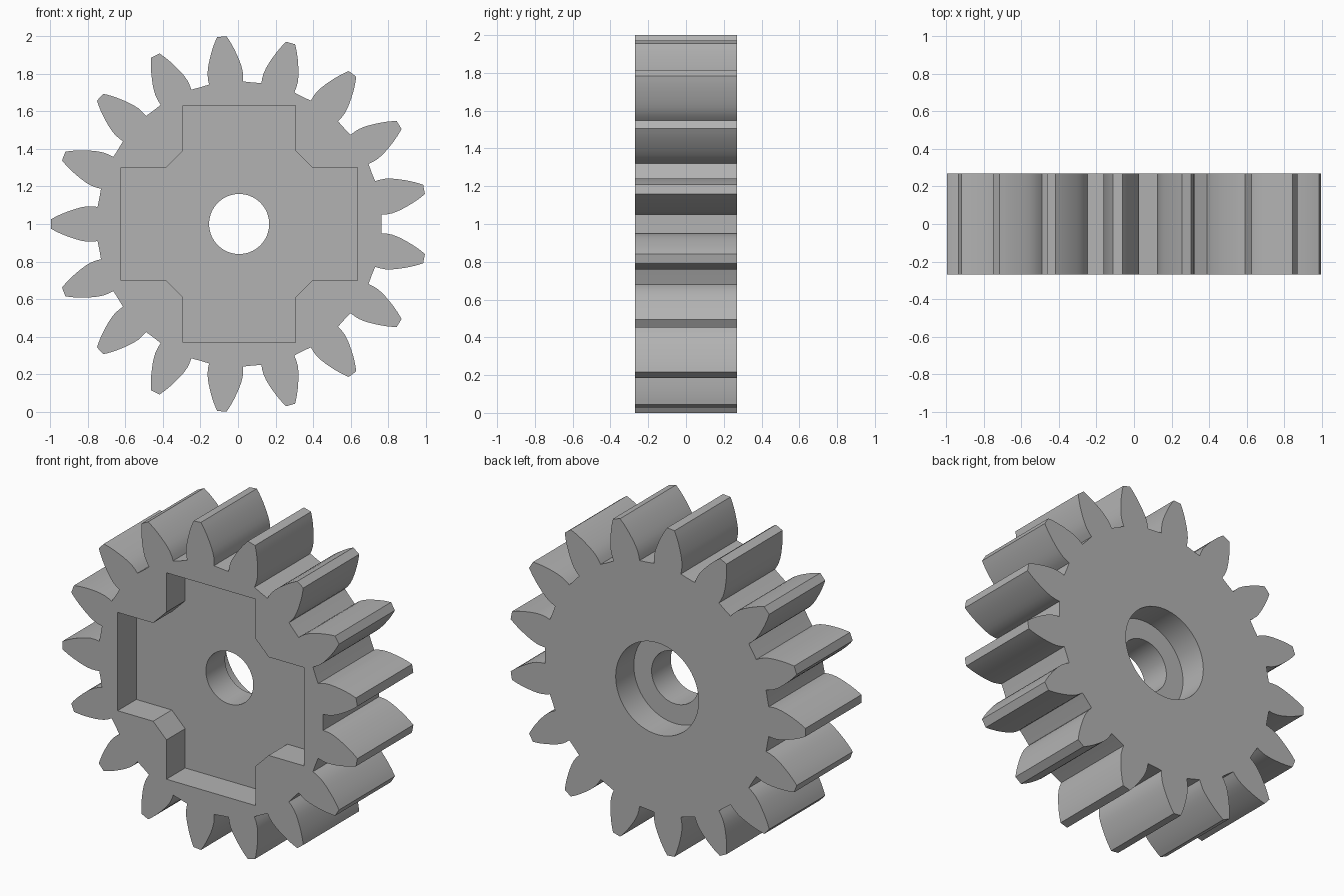
import bpy, bmesh, math

old = bpy.data.objects.get("Cube")
if old:
    bpy.data.objects.remove(old, do_unlink=True)

CX, CZ, HALF = 0.006, 1.0, 0.27
TEETH, ROOT = 17, 0.757

grey = bpy.data.materials.new("plain grey")
grey.use_nodes = True
colour = (0.45, 0.45, 0.45, 1)
grey.diffuse_color = colour
grey.node_tree.nodes["Principled BSDF"].inputs["Base Color"].default_value = colour


def prism(name, outline, y0, y1):
    """Extrude an outline drawn in the xz plane from y0 to y1."""
    bm = bmesh.new()
    face = bm.faces.new([bm.verts.new((CX + x, y0, CZ + z)) for x, z in outline])
    moved = bmesh.ops.extrude_face_region(bm, geom=[face])["geom"]
    verts = [v for v in moved if isinstance(v, bmesh.types.BMVert)]
    bmesh.ops.translate(bm, verts=verts, vec=(0, y1 - y0, 0))
    bmesh.ops.recalc_face_normals(bm, faces=bm.faces)
    mesh = bpy.data.meshes.new(name)
    bm.to_mesh(mesh)
    bm.free()
    mesh.materials.append(grey)
    obj = bpy.data.objects.new(name, mesh)
    bpy.context.collection.objects.link(obj)
    return obj


def circle(radius, count=64):
    steps = [math.tau * i / count for i in range(count)]
    return [(radius * math.cos(a), radius * math.sin(a)) for a in steps]


# Tooth flank: distance from the axis and half width
flank = [(ROOT - 0.003, 0.091), (0.78, 0.094), (0.81, 0.094), (0.84, 0.089),
         (0.87, 0.081), (0.90, 0.071), (0.93, 0.060), (0.96, 0.047),
         (0.98, 0.037), (1.0018, 0.025)]
tooth = [(r, -w) for r, w in flank] + [(r, w) for r, w in reversed(flank)]

# Gear outline: one tooth repeated round the axis, starting on the -x side
outline = []
for i in range(TEETH):
    a = math.pi + math.tau * i / TEETH
    c, s = math.cos(a), math.sin(a)
    outline += [(r * c - w * s, r * s + w * c) for r, w in tooth]
    mid = a + math.pi / TEETH
    outline.append((ROOT * math.cos(mid), ROOT * math.sin(mid)))
gear = prism("gear", outline, -HALF, HALF)

# Cross-shaped pocket with chamfered inner corners
quarter = [(0.63, -0.30), (0.63, 0.30), (0.39, 0.30), (0.30, 0.39)]
cross = []
for c, s in ((1, 0), (0, 1), (-1, 0), (0, -1)):
    cross += [(x * c - z * s, x * s + z * c) for x, z in quarter]
# The last chamfer point of each arm meets the next arm's first side
cross = [p for i, p in enumerate(cross)]

cutters = [
    prism("pocket_cutter", cross, -HALF - 0.1, -HALF + 0.18),
    prism("counterbore_cutter", circle(0.28), HALF - 0.175, HALF + 0.1),
    prism("bore_cutter", circle(0.16), -HALF - 0.2, HALF + 0.2),
]

# Cut the pocket, counterbore and shaft hole
bpy.ops.object.select_all(action="DESELECT")
bpy.context.view_layer.objects.active = gear
gear.select_set(True)
for cutter in cutters:
    cutter.hide_render = True
    mod = gear.modifiers.new(cutter.name, "BOOLEAN")
    mod.operation = "DIFFERENCE"
    mod.solver = "EXACT"
    mod.object = cutter
    bpy.ops.object.modifier_apply(modifier=mod.name)
    bpy.data.objects.remove(cutter, do_unlink=True)

bpy.ops.object.shade_smooth_by_angle(angle=math.radians(25))
